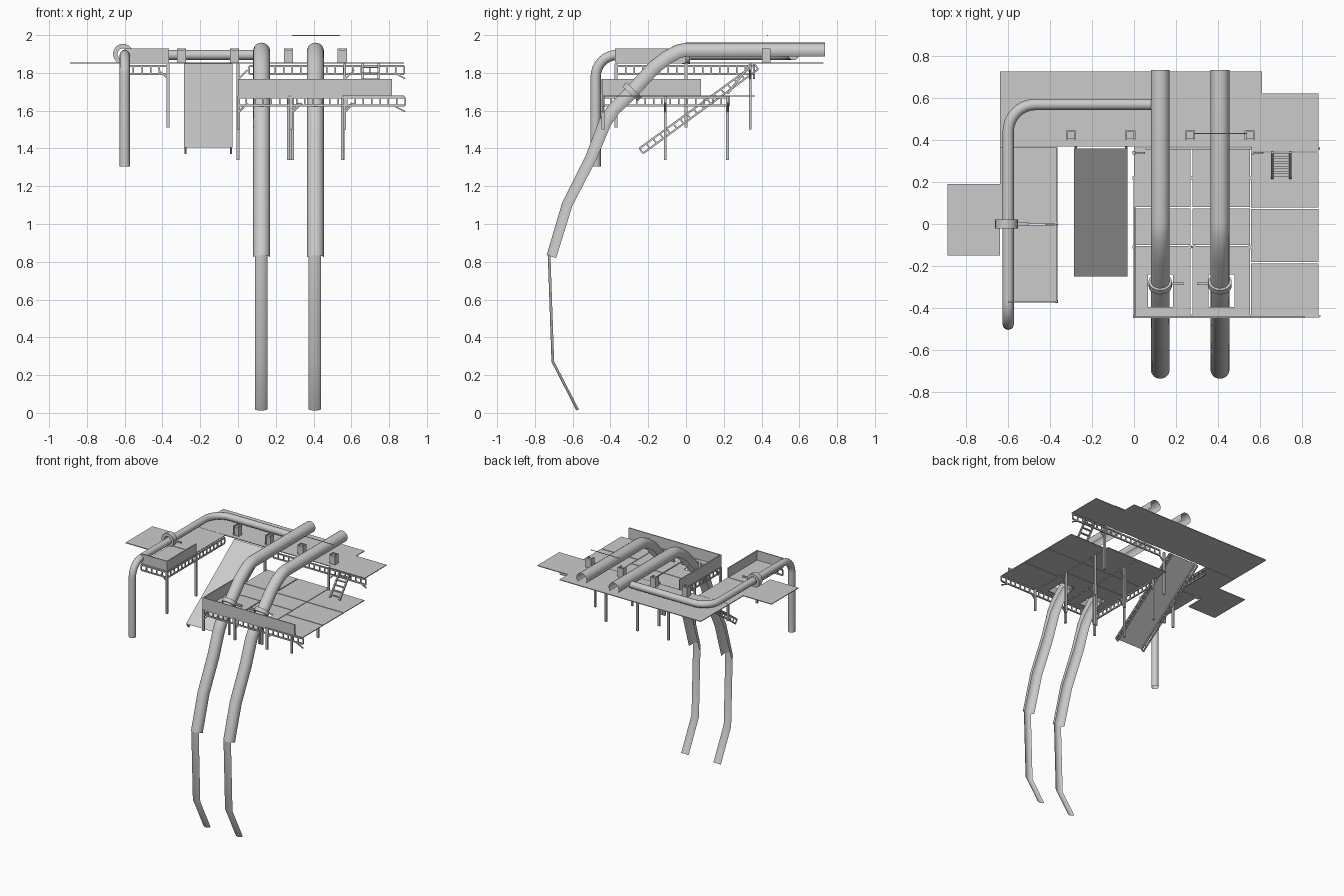
import bpy, bmesh, math
from mathutils import Vector, Matrix

if "Cube" in bpy.data.objects:
    bpy.data.objects.remove(bpy.data.objects["Cube"])


def finish(bm, name, smooth=False):
    me = bpy.data.meshes.new(name)
    bm.to_mesh(me)
    bm.free()
    ob = bpy.data.objects.new(name, me)
    bpy.context.collection.objects.link(ob)
    if smooth:
        bpy.context.view_layer.objects.active = ob
        ob.select_set(True)
        bpy.ops.object.shade_smooth_by_angle(angle=math.radians(40))
        ob.select_set(False)
    return ob


def box(bm, x0, x1, y0, y1, z0, z1):
    m = Matrix.Translation(((x0 + x1) / 2, (y0 + y1) / 2, (z0 + z1) / 2))
    bmesh.ops.create_cube(bm, size=1, matrix=m @ Matrix.Diagonal((x1 - x0, y1 - y0, z1 - z0, 1)))


def rod(bm, p, q, t):
    p, q = Vector(p), Vector(q)
    d = q - p
    m = Matrix.Translation((p + q) / 2) @ d.to_track_quat('Z', 'Y').to_matrix().to_4x4()
    bmesh.ops.create_cube(bm, size=1, matrix=m @ Matrix.Diagonal((t, t, d.length, 1)))


def truss(bm, p, q, drop, step=0.045):
    # two chords joined by short uprights
    p, q, drop = Vector(p), Vector(q), Vector(drop)
    rod(bm, p, q, 0.010)
    rod(bm, p + drop, q + drop, 0.010)
    n = max(2, round((q - p).length / step))
    for i in range(n + 1):
        a = p.lerp(q, i / n)
        rod(bm, a, a + drop, 0.008)


def channel(name, x, path, r=0.045, n=14):
    # partial tube: path of (y, z, half angle) follows the outer crest
    bm = bmesh.new()
    pts = [Vector((0, y, z)) for y, z, a in path]
    rows = []
    for i, p in enumerate(pts):
        d = (pts[min(i + 1, len(pts) - 1)] - pts[max(i - 1, 0)]).normalized()
        nrm = Vector((0, d.z, -d.y))
        row = []
        for k in range(n + 1):
            t = math.radians(path[i][2]) * (2 * k / n - 1)
            row.append(bm.verts.new(p + nrm * (r * (math.cos(t) - 1)) + Vector((x + r * math.sin(t), 0, 0))))
        rows.append(row)
    for a, b in zip(rows, rows[1:]):
        for k in range(n):
            bm.faces.new((a[k], a[k + 1], b[k + 1], b[k]))
    bmesh.ops.recalc_face_normals(bm, faces=bm.faces)
    return finish(bm, name, True)


def ring(name, c, axis, r0, r1, w):
    bm = bmesh.new()
    c, axis = Vector(c), Vector(axis).normalized()
    u = Vector((1, 0, 0))
    vs = [bm.verts.new(c + u * r + axis * h) for r, h in
          ((r0, -w / 2), (r1, -w / 2), (r1, w / 2), (r0, w / 2))]
    es = [bm.edges.new((vs[i], vs[(i + 1) % 4])) for i in range(4)]
    bmesh.ops.spin(bm, geom=vs + es, cent=c, axis=axis, angle=2 * math.pi, steps=20, use_merge=True)
    bmesh.ops.remove_doubles(bm, verts=bm.verts, dist=1e-5)
    bmesh.ops.recalc_face_normals(bm, faces=bm.faces)
    return finish(bm, name, True)


UP, LOW = 1.855, 1.68      # deck heights
T = 0.006

# Two large open-bottomed chutes with narrow outflow strips
chute = [(0.735, 1.96, 130), (0.0, 1.96, 130), (-0.055, 1.948, 130), (-0.12, 1.913, 130),
         (-0.19, 1.86, 130), (-0.32, 1.72, 130), (-0.41, 1.63, 125), (-0.46, 1.55, 120),
         (-0.53, 1.365, 110), (-0.655, 1.115, 105), (-0.738, 0.835, 100)]
strip = [(-0.732, 0.84, 47), (-0.712, 0.27, 47), (-0.58, 0.012, 47)]
for i, x in enumerate((0.125, 0.41)):
    channel(f"chute_{i}", x, chute)
    channel(f"outflow_strip_{i}", x - 0.003, strip, n=8)
    ring(f"chute_collar_{i}", (x, -0.285, 1.70), (0, -0.68, -0.73), 0.044, 0.056, 0.03)
    bm = bmesh.new()
    rod(bm, (x + 0.05, -0.285, 1.70), (x + 0.11 if i == 0 else x - 0.11, -0.285, 1.70), 0.014)
    finish(bm, f"collar_bracket_{i}")

# Small closed pipe with two bends
R = 0.115
pts = [(-0.6, -0.478, 1.305)]
for k in range(9):
    a = k / 8 * math.pi / 2
    pts.append((-0.6, -0.478 + R * (1 - math.cos(a)), 1.78 + R * math.sin(a)))
for k in range(9):
    a = k / 8 * math.pi / 2
    pts.append((-0.6 + 0.13 * (1 - math.cos(a)), 0.44 + 0.13 * math.sin(a), 1.895))
pts.append((0.09, 0.57, 1.895))
cu = bpy.data.curves.new("small_pipe", 'CURVE')
cu.dimensions = '3D'
cu.bevel_depth = 0.027
cu.bevel_resolution = 4
sp = cu.splines.new('POLY')
sp.points.add(len(pts) - 1)
for p, co in zip(sp.points, pts):
    p.co = (*co, 1)
pipe = bpy.data.objects.new("small_pipe", cu)
bpy.context.collection.objects.link(pipe)
bpy.context.view_layer.objects.active = pipe
pipe.select_set(True)
bpy.ops.object.convert(target='MESH')
bpy.ops.object.shade_smooth_by_angle(angle=math.radians(40))
pipe.select_set(False)
ring("small_pipe_collar", (-0.608, 0, 1.9), (0, 1, 0), 0.03, 0.054, 0.042)
bm = bmesh.new()
rod(bm, (-0.57, 0, 1.9), (-0.5, 0, 1.9), 0.012)
finish(bm, "small_collar_bracket")

# Upper deck, left wing, and side landings
bm = bmesh.new()
for x0, x1, y0, y1 in ((-0.64, 0.61, 0.37, 0.728), (-0.64, -0.37, 0.0, 0.368),
                       (-0.6, -0.365, -0.37, -0.005), (0.56, 0.88, 0.345, 0.622),
                       (-0.89, -0.64, -0.15, 0.19)):
    box(bm, x0, x1, y0, y1, UP - T, UP)
finish(bm, "upper_deck")

# Lower deck panels, front ones with square openings for the chutes
bm = bmesh.new()
for x0, x1 in ((0.0, 0.27), (0.278, 0.553)):
    for y0, y1 in ((-0.1, 0.075), (0.08, 0.365)):
        box(bm, x0, x1, y0, y1, LOW - T, LOW)
for x0, x1, h0, h1 in ((0.0, 0.27, 0.067, 0.186), (0.278, 0.553, 0.355, 0.48)):
    box(bm, x0, h0, -0.445, -0.105, LOW - T, LOW)
    box(bm, h1, x1, -0.445, -0.105, LOW - T, LOW)
    box(bm, h0, h1, -0.445, -0.395, LOW - T, LOW)
    box(bm, h0, h1, -0.24, -0.105, LOW - T, LOW)
for y0, y1 in ((-0.44, -0.188), (-0.182, 0.072), (0.078, 0.34)):
    box(bm, 0.558, 0.88, y0, y1, LOW - T, LOW)
finish(bm, "lower_deck")

# Solid parapets
bm = bmesh.new()
box(bm, 0.005, 0.815, -0.448, -0.44, LOW, 1.767)
box(bm, 0.0, 0.008, -0.448, 0.08, LOW, 1.767)
box(bm, -0.6, -0.365, -0.375, -0.367, UP, 1.93)
box(bm, -0.373, -0.365, -0.375, 0.0, UP, 1.93)
finish(bm, "parapets")

# Ramp with trusses along both sides
a, b = Vector((0, 0.36, 1.85)), Vector((0, -0.25, 1.405))
nrm = Vector((0, -(b - a).z, (b - a).y)).normalized() * -1
if nrm.z > 0:
    nrm = -nrm
bm = bmesh.new()
bm.faces.new([bm.verts.new(v) for v in ((-0.285, *a.yz), (-0.03, *a.yz), (-0.03, *b.yz), (-0.285, *b.yz))])
finish(bm, "ramp")
bm = bmesh.new()
for x in (-0.278, -0.037):
    o = Vector((x, 0, 0))
    truss(bm, a + o + nrm * 0.006, b + o + nrm * 0.006, nrm * 0.032)
finish(bm, "ramp_trusses")

# Deck edge trusses
bm = bmesh.new()
d = (0, 0, -0.042)
for p, q in (((-0.6, -0.365), (-0.37, -0.365)), ((-0.37, -0.365), (-0.37, 0.36)),
             ((0.06, 0.36), (0.88, 0.36))):
    truss(bm, (*p, 1.837), (*q, 1.837), d)
for p, q in (((0.0, -0.44), (0.885, -0.44)), ((0.003, -0.44), (0.003, 0.23))):
    truss(bm, (*p, 1.67), (*q, 1.67), d)
finish(bm, "edge_trusses")

# Support posts with small diagonal braces
bm = bmesh.new()
posts = [(-0.37, -0.37, 1.51, UP), (-0.37, 0.0, 1.51, UP), (0.0, 0.34, 1.5, UP), (0.565, 0.34, 1.5, UP)]
posts += [(x, y, 1.34, LOW) for x in (0.0, 0.267, 0.288, 0.553) for y in (-0.11,)]
posts += [(x, 0.22, 1.34, LOW) for x in (0.0, 0.275, 0.555)]
posts += [(x, -0.44, 1.5, LOW) for x in (0.003, 0.28, 0.565)]
for x, y, z0, z1 in posts:
    rod(bm, (x, y, z0), (x, y, z1 - T), 0.015)
    s = -1 if x < -0.1 else 1
    rod(bm, (x, y, z1 - 0.09), (x + 0.05 * s, y, z1 - 0.04), 0.008)
for z, y in ((UP, 0.36), (LOW, -0.44)):
    rod(bm, (0.825, y, z - 0.055), (0.885, y, z - 0.085), 0.008)
finish(bm, "support_posts")

# Short stair between the decks
bm = bmesh.new()
top, bot = (0.34, 1.845), (0.22, LOW + 0.01)
for x in (0.66, 0.745):
    rod(bm, (x, *top), (x, *bot), 0.012)
for k in range(5):
    t = (k + 0.5) / 5
    y, z = (top[j] + (bot[j] - top[j]) * t for j in (0, 1))
    box(bm, 0.66, 0.745, y - 0.008, y + 0.008, z - 0.003, z + 0.003)
finish(bm, "stair")

# Deck boxes with raised rims, and the thin overhead wire
bm = bmesh.new()
for x in (-0.3, -0.018, 0.268, 0.552):
    box(bm, x - 0.017, x + 0.017, 0.405, 0.44, UP, 1.92)
    box(bm, x - 0.024, x - 0.015, 0.402, 0.447, UP, 1.93)
    box(bm, x + 0.015, x + 0.024, 0.402, 0.447, UP, 1.93)
    box(bm, x - 0.015, x + 0.015, 0.438, 0.447, UP, 1.93)
finish(bm, "deck_boxes")
bm = bmesh.new()
rod(bm, (0.285, 0.432, 1.998), (0.54, 0.432, 1.998), 0.004)
finish(bm, "overhead_wire")
